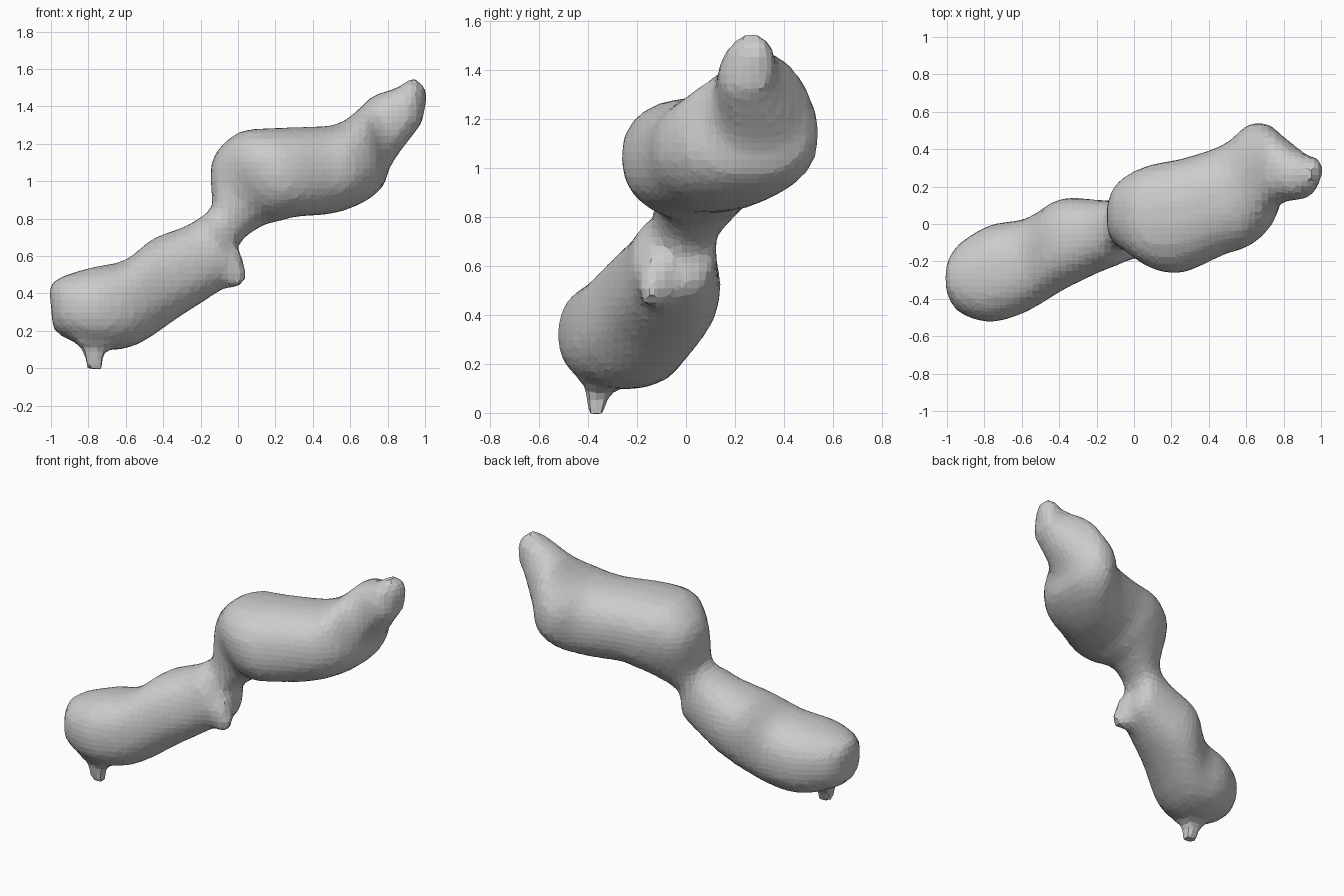
import bpy, bmesh, math
from mathutils import Vector

if "Cube" in bpy.data.objects:
    bpy.data.objects.remove(bpy.data.objects["Cube"])

SIDES = 22
STEPS = 3

# Each ring: top x, top z, bottom x, bottom z, y centre, y half width
RINGS = [
    (-1.01, .44, -.99, .22, -.29, .08),
    (-.94, .49, -.94, .17, -.29, .18),
    (-.78, .54, -.76, .1, -.265, .26),
    (-.6, .58, -.55, .12, -.22, .25),
    (-.46, .69, -.32, .27, -.11, .245),
    (-.28, .76, -.12, .4, -.065, .195),
    (-.2, .81, 0, .5, -.045, .17),
    (-.14, .87, 0, .66, 0, .14),
    (-.14, 1.11, .13, .76, .055, .2),
    (0, 1.26, .22, .785, .04, .28),
    (.2, 1.285, .32, .81, .045, .305),
    (.46, 1.295, .5, .825, .13, .295),
    (.56, 1.32, .66, .88, .205, .325),
    (.64, 1.38, .775, .97, .255, .28),
    (.72, 1.455, .82, 1.09, .295, .19),
    (.85, 1.5, .96, 1.28, .255, .12),
    (.94, 1.55, .985, 1.32, .27, .09),
    (1.01, 1.49, 1.005, 1.42, .29, .03),
]


def spline(a, b, c, d, t):
    """Catmull-Rom blend between rings b and c."""
    return [q + .5 * t * ((r - p) + t * ((2 * p - 5 * q + 4 * r - s)
            + t * (3 * (q - r) + s - p)))
            for p, q, r, s in zip(a, b, c, d)]


def oval(mid, up, side, n, power=1.0):
    pts = []
    for i in range(n):
        a = math.tau * (i + .5) / n
        c, s = (math.copysign(abs(f) ** power, f) for f in (math.cos(a), math.sin(a)))
        pts.append(mid + up * c + side * s)
    return pts


def loft(bm, loops):
    rows = [[bm.verts.new(p) for p in lp] for lp in loops]
    n = len(rows[0])
    faces = [bm.faces.new(rows[0]), bm.faces.new(rows[-1])]
    for a, b in zip(rows, rows[1:]):
        for i in range(n):
            j = (i + 1) % n
            faces.append(bm.faces.new((a[i], a[j], b[j], b[i])))
    bmesh.ops.recalc_face_normals(bm, faces=faces)


def taper(bm, stations, across, n):
    """Tapered spike through (x, y, z, radius) stations."""
    across = Vector(across)
    loft(bm, [oval(Vector((x, y, z)), across * r, Vector((0, r, 0)), n)
              for x, y, z, r in stations])


bm = bmesh.new()

# lumpy trunk, lofted through the rings
loops = []
last = len(RINGS) - 1
for i in range(last):
    near = [RINGS[min(max(i + k, 0), last)] for k in (-1, 0, 1, 2)]
    loops += [spline(*near, k / STEPS) for k in range(STEPS)]
loops.append(RINGS[-1])
trunk = []
for tx, tz, bx, bz, yc, hy in loops:
    top, bottom = Vector((tx, yc, tz)), Vector((bx, yc, bz))
    trunk.append(oval((top + bottom) / 2, (top - bottom) / 2,
                      Vector((0, hy, 0)), SIDES, .86))
loft(bm, trunk)

# small foot below the low end
taper(bm, [(-.765, -.365, -.005, .055), (-.77, -.365, .06, .06),
           (-.775, -.34, .13, .11), (-.78, -.31, .27, .2)], (1, 0, 0), 4)

# pointed spur under the neck
taper(bm, [(.035, -.15, .46, .025), (-.02, -.11, .51, .09),
           (-.12, -.06, .58, .16)], (.5, 0, 1), 8)

me = bpy.data.meshes.new("lumpy_body")
bm.to_mesh(me)
bm.free()
body = bpy.data.objects.new("lumpy_body", me)
bpy.context.collection.objects.link(body)

# fuse everything into one faceted skin
fuse = body.modifiers.new("fuse", 'REMESH')
fuse.mode = 'VOXEL'
fuse.voxel_size = .035
fuse.use_smooth_shade = False
